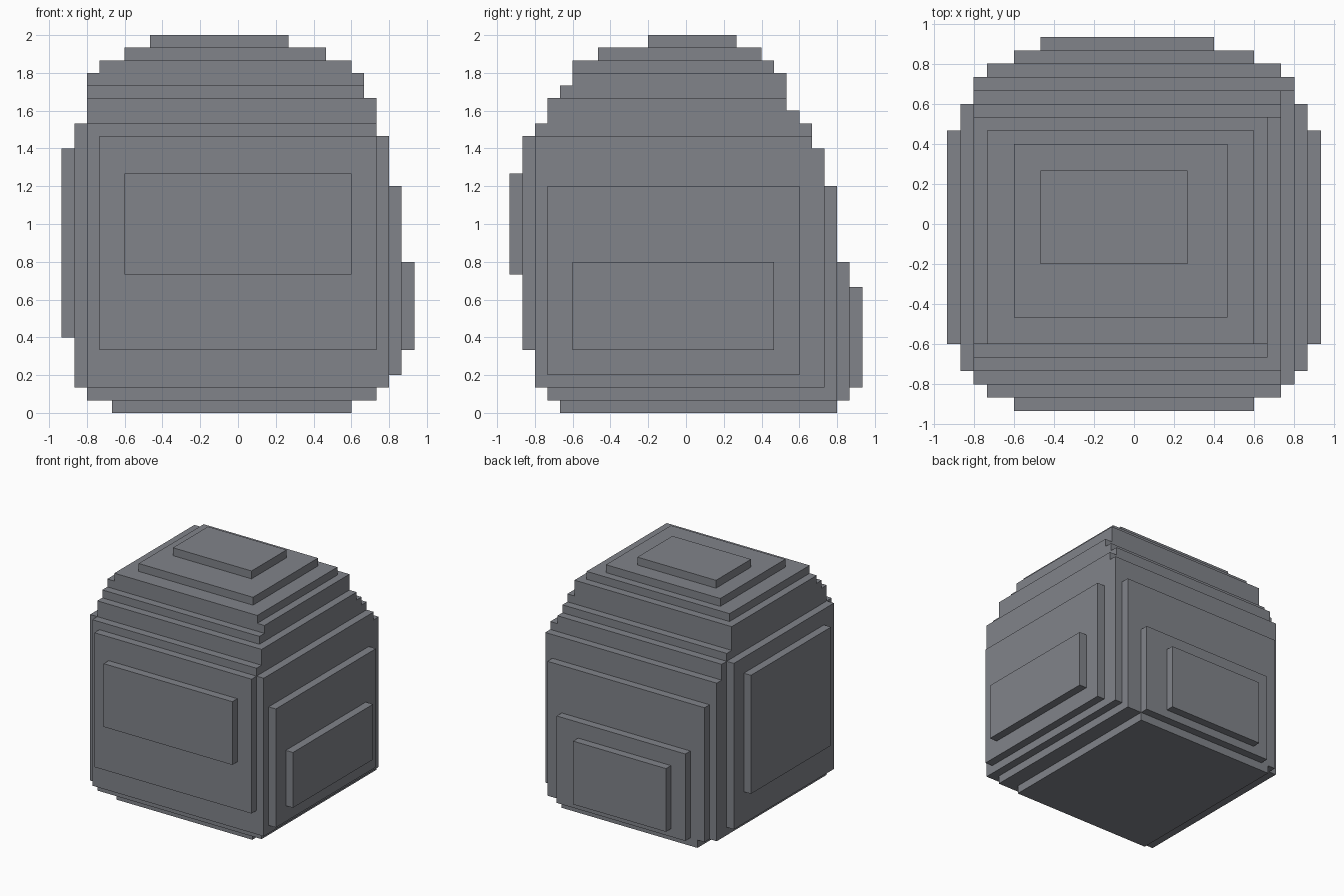
import bpy
import bmesh
from mathutils import Vector

if "Cube" in bpy.data.objects:
    bpy.data.objects.remove(bpy.data.objects["Cube"])

U = 1 / 15  # step size of the blocky rock

stone = bpy.data.materials.new("grey stone")
stone.diffuse_color = (0.22, 0.23, 0.255, 1)
stone.use_nodes = True
stone.node_tree.nodes["Principled BSDF"].inputs["Base Color"].default_value = stone.diffuse_color


def build(name, boxes):
    """One object from boxes given as (x0, x1, y0, y1, z0, z1) in steps."""
    bm = bmesh.new()
    for x0, x1, y0, y1, z0, z1 in boxes:
        verts = bmesh.ops.create_cube(bm, size=1)["verts"]
        size = Vector((x1 - x0, y1 - y0, z1 - z0)) * U
        mid = Vector((x0 + x1, y0 + y1, z0 + z1)) * U / 2
        for v in verts:
            v.co = Vector(a * b for a, b in zip(v.co, size)) + mid
    mesh = bpy.data.meshes.new(name)
    bm.to_mesh(mesh)
    bm.free()
    mesh.materials.append(stone)
    obj = bpy.data.objects.new(name, mesh)
    bpy.context.collection.objects.link(obj)


# Main body, with the narrower steps of the base
build("rock_base", [
    (-10, 9, -10, 12, 0, 1),
    (-12, 11, -11, 11, 1, 2),
])
build("rock_body", [(-12, 12, -12, 11, 2, 21)])

# Stepped crown, bottom to top
build("rock_crown", [
    (-12, 12, -12, 10, 21, 22),
    (-12, 11, -12, 10, 22, 23),
    (-12, 11, -11, 9, 23, 24),
    (-12, 11, -11, 8, 24, 25),
    (-12, 10, -10, 8, 25, 26),
    (-12, 10, -9, 8, 26, 27),
    (-11, 9, -9, 7, 27, 28),
    (-9, 7, -7, 6, 28, 29),
    (-7, 4, -3, 4, 29, 30),
])

# Raised slabs on the four sides
build("front_slabs", [
    (-11, 11, -13, -12, 5, 22),
    (-9, 9, -14, -13, 11, 19),
])
build("back_slabs", [
    (-11, 11, 11, 12, 1, 18),
    (-9, 9, 12, 13, 1, 12),
    (-7, 6, 13, 14, 2, 10),
])
build("right_slabs", [
    (12, 13, -11, 9, 3, 18),
    (13, 14, -9, 7, 5, 12),
])
build("left_slabs", [
    (-13, -12, -11, 9, 2, 23),
    (-14, -13, -9, 7, 6, 21),
])
